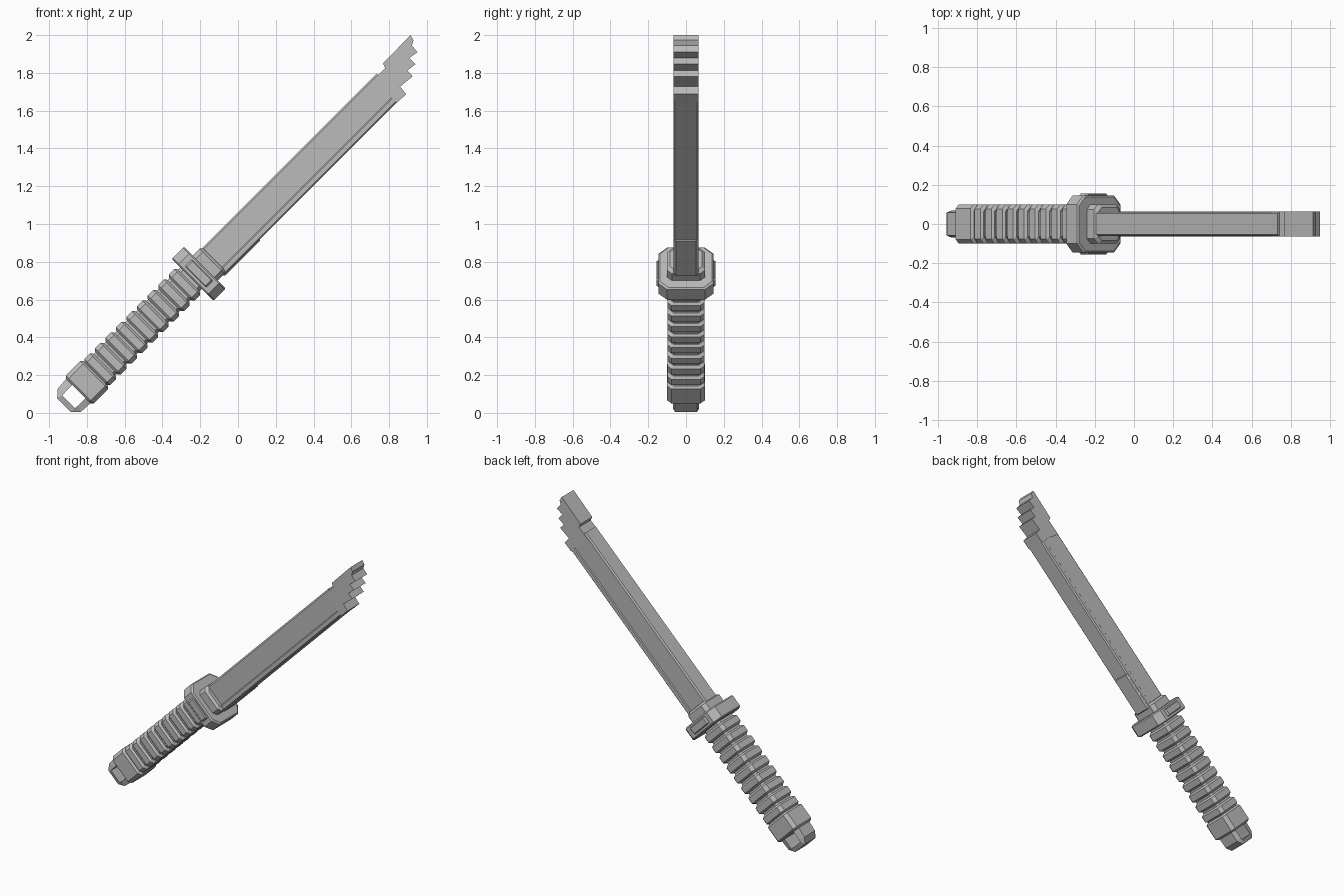
import bpy, bmesh, math
from mathutils import Matrix, Vector

if "Cube" in bpy.data.objects:
    bpy.data.objects.remove(bpy.data.objects["Cube"])

# Parts are modelled in (u, y, v): u runs pommel to tip, v across the blade; then tilted 45 degrees.
S = math.sqrt(0.5)
TILT = Matrix(((S, 0, -S), (0, 1, 0), (S, 0, S)))
MID = 0.68                      # centre line of the handle in v

steel = bpy.data.materials.new("grey steel")
steel.diffuse_color = (0.5, 0.5, 0.5, 1)
steel.use_nodes = True
steel.node_tree.nodes["Principled BSDF"].inputs["Base Color"].default_value = steel.diffuse_color


def finish(bm, name):
    bmesh.ops.recalc_face_normals(bm, faces=bm.faces[:])
    me = bpy.data.meshes.new(name)
    bm.to_mesh(me)
    bm.free()
    me.materials.append(steel)
    ob = bpy.data.objects.new(name, me)
    bpy.context.collection.objects.link(ob)
    return ob


def loft(name, sections):
    """sections: list of (u, [(y, v), ...]) joined into a closed solid."""
    bm = bmesh.new()
    rings = [[bm.verts.new(TILT @ Vector((u, y, v))) for y, v in pts] for u, pts in sections]
    n = len(rings[0])
    for a, b in zip(rings, rings[1:]):
        for i in range(n):
            j = (i + 1) % n
            bm.faces.new((a[i], a[j], b[j], b[i]))
    bm.faces.new(rings[0])
    bm.faces.new(rings[-1])
    return finish(bm, name)


def octagon(hy, hv, c, mid=MID):
    q = [(hy, hv - c), (hy - c, hv), (c - hy, hv), (-hy, hv - c),
         (-hy, c - hv), (c - hy, -hv), (hy - c, -hv), (hy, c - hv)]
    return [(y, mid + v) for y, v in q]


def block(name, u0, u1, hy, hv, c, mid=MID, bevel=0.012):
    """Chamfered block with bevelled ends."""
    big, small = octagon(hy, hv, c, mid), octagon(hy - bevel, hv - bevel, c, mid)
    return loft(name, [(u0, small), (u0 + bevel, big), (u1 - bevel, big), (u1, small)])


def plate(name, outline, hy):
    """Prism from an (x, z) outline, thickness along y."""
    bm = bmesh.new()
    front = [bm.verts.new((x, -hy, z)) for x, z in outline]
    back = [bm.verts.new((x, hy, z)) for x, z in outline]
    n = len(outline)
    for i in range(n):
        j = (i + 1) % n
        bm.faces.new((front[i], front[j], back[j], back[i]))
    bm.faces.new(front)
    bm.faces.new(back)
    return finish(bm, name)


# Blade: chamfered spine, flat sides, slightly thicker strip along the cutting edge
half = [(0.054, 0.752), (0.062, 0.742), (0.060, 0.606), (0.065, 0.600), (0.065, 0.575), (0.057, 0.567)]
section = half + [(-y, v) for y, v in reversed(half)]
loft("blade", [(0.46, section), (1.79, section)])

# Stepped tip
plate("blade_tip", [(0.70, 1.75), (0.78, 1.825), (0.768, 1.85), (0.913, 2.0), (0.929, 1.973),
                    (0.921, 1.945), (0.95, 1.91), (0.907, 1.878), (0.939, 1.846), (0.897, 1.812),
                    (0.925, 1.782), (0.858, 1.727), (0.89, 1.688), (0.84, 1.640), (0.805, 1.675),
                    (0.775, 1.70)], 0.065)

# Blade sleeve next to the guard
block("blade_sleeve", 0.46, 0.73, 0.061, 0.022, 0.008, 0.584, 0.005)

# Guard with side lugs and the collar on the blade side
block("guard", 0.328, 0.420, 0.145, 0.157, 0.045, 0.668, 0.008)
block("guard_lugs", 0.350, 0.402, 0.156, 0.080, 0.010, 0.668, 0.005)
block("guard_collar", 0.40, 0.486, 0.100, 0.094, 0.025, 0.665, 0.015)

# Handle core, wrapped ribs and end block
block("handle_core", -0.45, 0.35, 0.084, 0.080, 0.02)
PITCH = 0.079
for i in range(9):
    u = -0.385 + i * PITCH
    block(f"handle_rib_{i + 1}", u, u + PITCH - 0.014, 0.099, 0.097, 0.022)
block("handle_end", -0.516, -0.385, 0.100, 0.104, 0.022)

# Pommel loop: chamfered frame with a square hole running along y
outer = [(-0.50, 0.772), (-0.585, 0.765), (-0.622, 0.732), (-0.622, 0.628), (-0.585, 0.592), (-0.50, 0.588)]
inner = [(-0.50, 0.724), (-0.575, 0.724), (-0.593, 0.722), (-0.593, 0.628), (-0.575, 0.626), (-0.50, 0.626)]
bm = bmesh.new()
rows = []
for o, i in zip(outer, inner):
    rows.append([bm.verts.new(TILT @ Vector((u, y, v))) for (u, v), y in
                 ((o, -0.058), (o, 0.058), (i, 0.070), (i, -0.070))])
for a, b in zip(rows, rows[1:]):
    for k in range(4):
        m = (k + 1) % 4
        bm.faces.new((a[k], a[m], b[m], b[k]))
bm.faces.new(rows[0])
bm.faces.new(rows[-1])
finish(bm, "pommel_loop")
